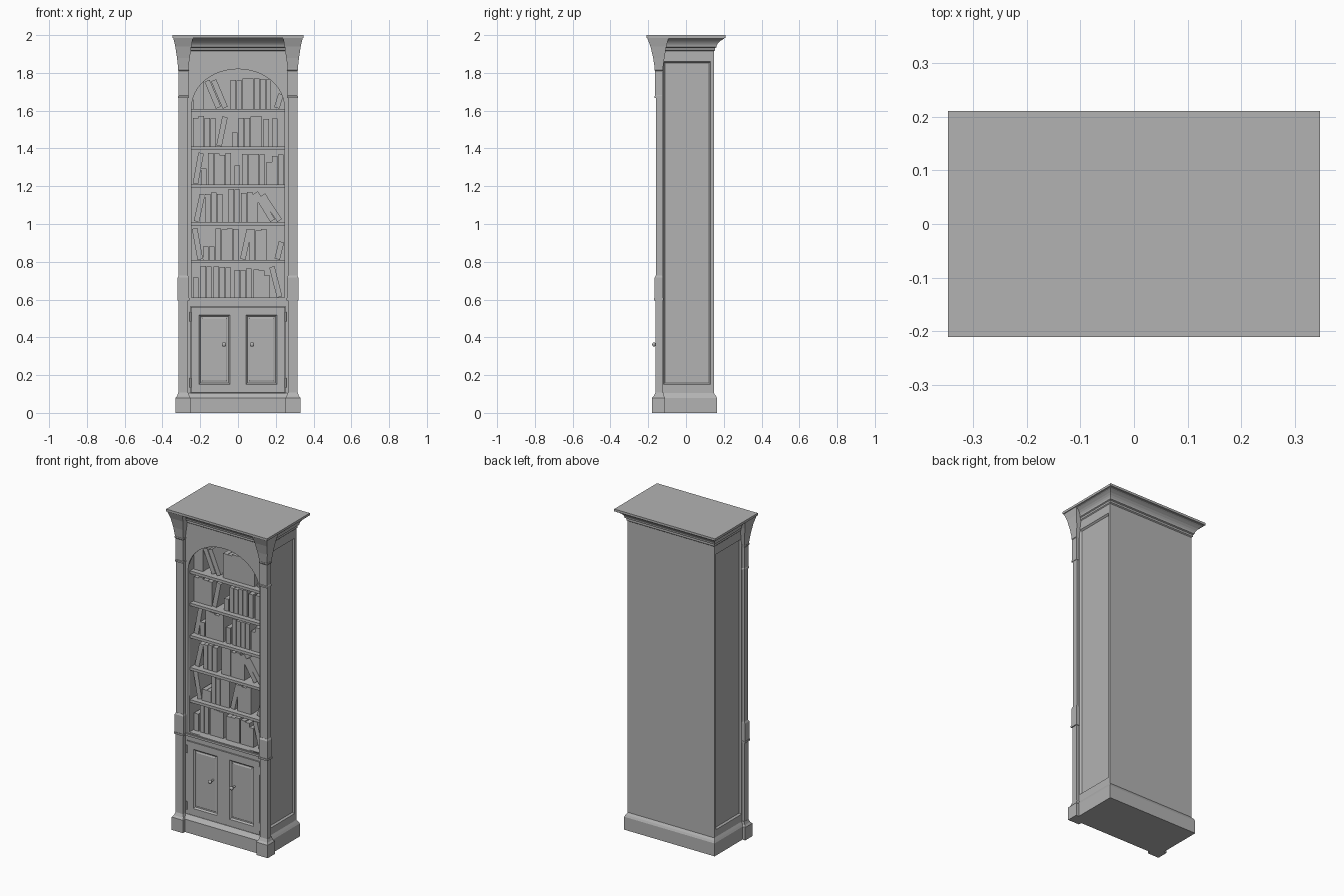
import bpy, bmesh, math, random
from mathutils import Matrix

random.seed(4)
if "Cube" in bpy.data.objects:
    bpy.data.objects.remove(bpy.data.objects["Cube"])

grey = bpy.data.materials.new("plain_grey")
grey.use_nodes = True
colour = (0.45, 0.45, 0.45, 1)
grey.diffuse_color = colour
grey.node_tree.nodes["Principled BSDF"].inputs["Base Color"].default_value = colour


def finish(name, bm, mirror=False):
    bmesh.ops.recalc_face_normals(bm, faces=bm.faces)
    mesh = bpy.data.meshes.new(name)
    bm.to_mesh(mesh)
    bm.free()
    mesh.materials.append(grey)
    obj = bpy.data.objects.new(name, mesh)
    bpy.context.collection.objects.link(obj)
    if mirror:
        obj.modifiers.new("mirror", 'MIRROR')
    return obj


def skin(name, rings, axis='z', mirror=False):
    """Skin rectangles (u0, u1, v0, v1, depth) stacked along an axis, capped."""
    place = {'x': lambda u, v, d: (d, u, v),
             'y': lambda u, v, d: (u, d, v),
             'z': lambda u, v, d: (u, v, d)}[axis]
    bm = bmesh.new()
    loops = []
    for u0, u1, v0, v1, d in rings:
        corners = ((u0, v0), (u1, v0), (u1, v1), (u0, v1))
        loops.append([bm.verts.new(place(u, v, d)) for u, v in corners])
    for a, b in zip(loops, loops[1:]):
        for i in range(4):
            j = (i + 1) % 4
            bm.faces.new((a[i], a[j], b[j], b[i]))
    bm.faces.new(loops[0])
    bm.faces.new(loops[-1])
    return finish(name, bm, mirror)


def box(name, x0, x1, y0, y1, z0, z1, mirror=False):
    return skin(name, [(x0, x1, y0, y1, z0), (x0, x1, y0, y1, z1)], 'z', mirror)


def inset(r, t):
    return (r[0] + t, r[1] - t, r[2] + t, r[3] - t)


# Main dimensions
W, FRONT, BACK = 0.2975, -0.14, 0.147
OPEN, FLOOR, SPRING, RISE = 0.245, 0.61, 1.62, 0.20

# Carcass: back, cabinet core, top block and panelled sides
box("back_panel", -W + .01, W - .01, 0.125, BACK, 0.05, 1.93)
box("cabinet_core", -.28, .28, -.128, .13, 0.05, FLOOR)
box("top_block", -.28, .28, -.128, .13, 1.83, 1.95)
outer = (-.128, BACK, 0.05, 1.93)
inner = (-.120, 0.131, 0.15, 1.86)
skin("side_panel", [(*outer, OPEN), (*outer, W), (*inner, W),
                    (*inset(inner, .008), W - .01)], 'x', mirror=True)

# Front frame with an arched shelf opening and a door opening
arch = [(OPEN * math.cos(a), SPRING + RISE * math.sin(a))
        for a in (math.pi * i / 24 for i in range(25))]
outlines = [
    [(-W, .05), (W, .05), (W, 1.93), (-W, 1.93)],
    [(-OPEN, FLOOR), (OPEN, FLOOR)] + arch,
    [(-.252, .106), (.252, .106), (.252, .564), (-.252, .564)],
]
curve = bpy.data.curves.new("front_frame", 'CURVE')
curve.dimensions, curve.fill_mode, curve.extrude = '2D', 'BOTH', 0.006
for pts in outlines:
    spline = curve.splines.new('POLY')
    spline.points.add(len(pts) - 1)
    for p, (x, z) in zip(spline.points, pts):
        p.co = (x, z, 0, 1)
    spline.use_cyclic_u = True
temp = bpy.data.objects.new("frame_outline", curve)
bpy.context.collection.objects.link(temp)
flat = bpy.data.meshes.new_from_object(temp.evaluated_get(bpy.context.evaluated_depsgraph_get()))
bpy.data.objects.remove(temp)
bm = bmesh.new()
bm.from_mesh(flat)
bmesh.ops.transform(bm, verts=bm.verts,
                    matrix=Matrix.Translation((0, FRONT + .006, 0)) @ Matrix.Rotation(math.pi / 2, 4, 'X'))
finish("front_frame", bm)
box("waist_ledge", -.26, .26, -.147, -.13, .593, .606)

# Plinth
skin("plinth", [(-.311, .311, -.16, .163, 0), (-.311, .311, -.16, .163, .08),
                (-.305, .305, -.15, .157, .092), (-W, W, FRONT, BACK, .105)])

# Crown moulding: a stepped cove flaring out to the flat top
profile = [(1.915, 0), (1.92, .1), (1.932, .1), (1.936, .22), (1.946, .25), (1.956, .34),
           (1.966, .49), (1.975, .7), (1.981, .88), (1.984, .88), (1.986, 1), (2, 1)]
skin("crown", [(-W - .049 * t, W + .049 * t, FRONT - .07 * t, BACK + .063 * t, z)
               for z, t in profile])

# Pilasters, from foot to corbel
skin("pilaster_foot", [(.252, .33, -.18, -.11, 0), (.252, .33, -.18, -.11, .08),
                       (.257, .322, -.17, -.118, .09), (.264, .316, -.162, -.12, .108)], mirror=True)
box("lower_pilaster", .264, .315, -.162, -.124, .1, .6, True)
box("pilaster_bead", .257, .321, -.169, -.12, .596, .607, True)
skin("pilaster_block", [(.26, .319, -.166, -.122, .607), (.26, .319, -.166, -.122, .717),
                        (.264, .314, -.16, -.124, .727)], mirror=True)
box("upper_pilaster", .264, .314, -.159, -.124, .7, 1.68, True)
skin("capital", [(.260, .317, -.167, -.122, 1.667), (.260, .317, -.167, -.122, 1.677),
                 (.263, .315, -.164, -.124, 1.68), (.263, .315, -.164, -.124, 1.81),
                 (.260, .318, -.167, -.122, 1.814), (.260, .318, -.167, -.122, 1.822)], mirror=True)
skin("corbel", [(.264, .316, -.165, -.123, 1.82), (.255, .323, -.174, -.114, 1.88),
                (.247, .332, -.188, -.104, 1.94), (.238, .343, -.206, -.092, 1.987)], mirror=True)

# Cabinet doors with recessed panels, knobs and hinges
door = (.001, .249, .109, .561)
skin("door", [(*door, -.126), (*door, -.143), (*inset(door, .042), -.143),
              (*inset(door, .05), -.134), (*inset(door, .056), -.134),
              (*inset(door, .062), -.137)], 'y', mirror=True)


def turned(name, radius, depth, location, rotation):
    bm = bmesh.new()
    bmesh.ops.create_cone(bm, cap_ends=True, segments=12, radius1=radius, radius2=radius, depth=depth,
                          matrix=Matrix.Translation(location) @ rotation)
    return finish(name, bm, True)


turn = Matrix.Rotation(math.pi / 2, 4, 'X')
turned("knob_stem", .005, .03, (.074, -.153, .362), turn)
bm = bmesh.new()
bmesh.ops.create_uvsphere(bm, u_segments=16, v_segments=10, radius=.012,
                          matrix=Matrix.Translation((.074, -.17, .362)) @ turn @ Matrix.Diagonal((1, 1, .75, 1)))
for f in bm.faces:
    f.smooth = True
finish("knob", bm, True)
for z in (.16, .51):
    turned("hinge", .005, .05, (.251, -.143, z), Matrix.Identity(4))

# Shelves
LEVELS = [FLOOR + .2 * i for i in range(6)]
for z in LEVELS[1:]:
    box("shelf", -OPEN - .005, OPEN + .005, -.122, .128, z - .017, z)

# Books: per shelf, groups of (x, count, height, lean); leaning books pivot at x
THICK = .031
ROWS = [
    [(-.24, 1, .11, 0), (-.2, 2, .17, 0), (-.13, 3, .16, 0), (-.02, 3, .15, 0), (.08, 2, .145, 0),
     (.14, 1, .115, 0), (.205, 1, .16, -.25)],
    [(-.215, 1, .165, -.18), (-.185, 2, .07, 0), (-.12, 4, .16, 0), (.04, 1, .16, .22),
     (.06, 3, .16, 0), (.222, 1, .1, .25)],
    [(-.205, 1, .15, .22), (-.175, 3, .15, 0), (-.05, 2, .175, 0), (.015, 3, .155, 0),
     (.17, 1, .17, -.55), (.207, 1, .165, -.58)],
    [(-.21, 1, .17, .18), (-.198, 1, .09, 0), (-.16, 4, .16, 0), (-.02, 1, .1, 0), (.02, 4, .16, 0),
     (.15, 1, .12, 0), (.18, 2, .155, 0)],
    [(-.24, 4, .155, 0), (-.085, 1, .155, .2), (-.033, 1, .08, 0), (.002, 4, .155, 0),
     (.135, 1, .15, 0), (.18, 1, .155, 0)],
    [(-.24, 2, .15, 0), (-.118, 1, .16, -.4), (-.082, 1, .16, -.4), (-.04, 7, .155, 0), (.22, 1, .08, .3)],
]
for base, row in zip(LEVELS, ROWS):
    bm = bmesh.new()
    for x, count, height, lean in row:
        for i in range(count):
            h = height + random.uniform(-.006, .006)
            depth = random.uniform(.13, .16)
            shift = -THICK / 2 if lean > 0 else THICK / 2
            bmesh.ops.create_cube(bm, size=1, matrix=(
                Matrix.Translation((x + i * THICK, -.09 + depth / 2, base))
                @ Matrix.Rotation(lean, 4, 'Y')
                @ Matrix.Translation((shift, 0, h / 2))
                @ Matrix.Diagonal((THICK - .002, depth, h, 1))))
    finish("books", bm)
